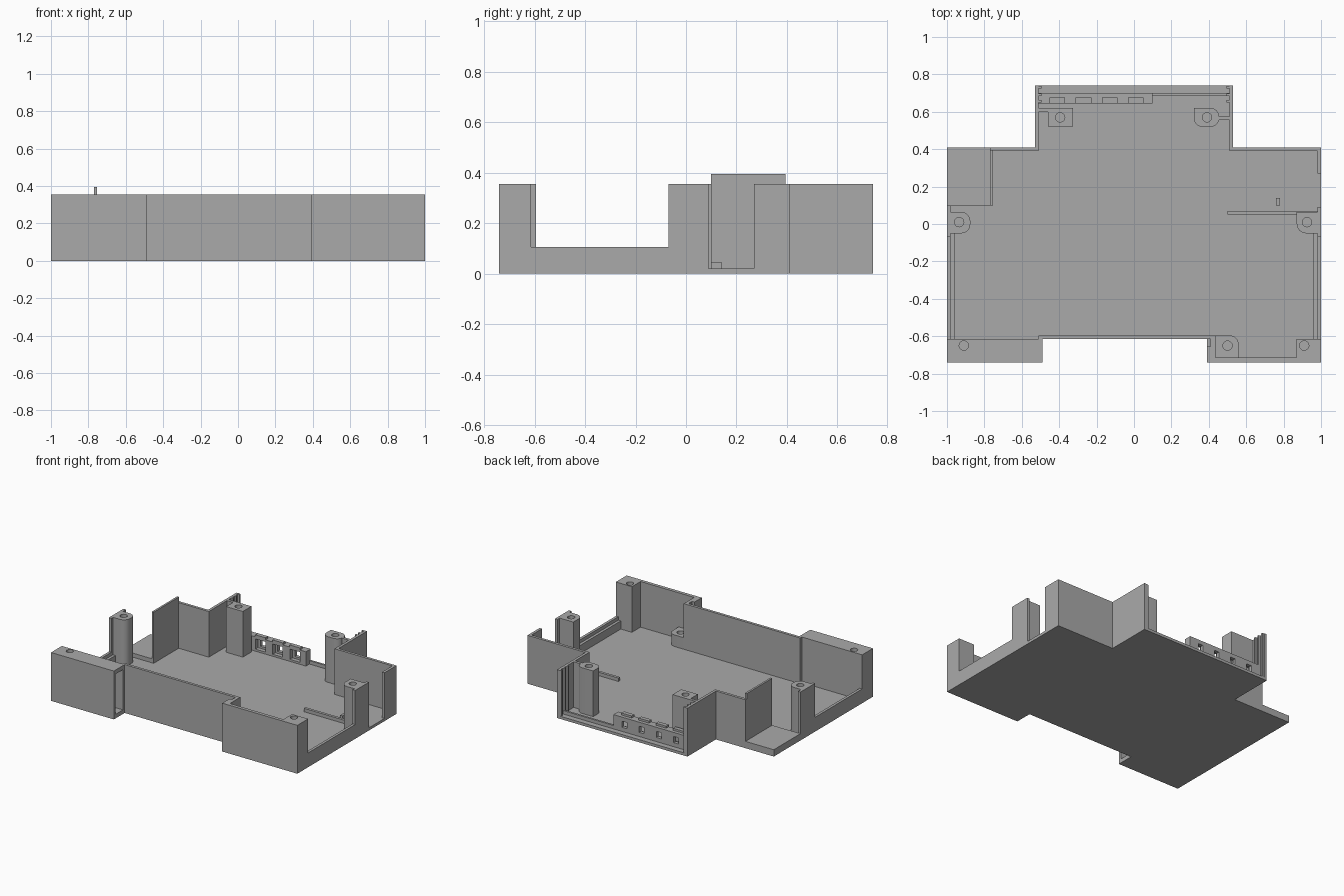
import bpy
import math

cube = bpy.data.objects.get("Cube")
if cube:
    bpy.data.objects.remove(cube, do_unlink=True)

# One grey plastic
plastic = bpy.data.materials.new("grey_plastic")
plastic.use_nodes = True
GREY = (0.4, 0.4, 0.4, 1)
plastic.diffuse_color = GREY
plastic.node_tree.nodes["Principled BSDF"].inputs["Base Color"].default_value = GREY

FLOOR, RIM, TOP = 0.02, 0.105, 0.355


def activate(obj):
    bpy.ops.object.select_all(action='DESELECT')
    obj.select_set(True)
    bpy.context.view_layer.objects.active = obj


def prism(name, outline, z0, z1):
    """Extrude a counter-clockwise outline from z0 to z1."""
    n = len(outline)
    verts = [(x, y, z) for z in (z0, z1) for x, y in outline]
    faces = [tuple(range(n))[::-1], tuple(range(n, 2 * n))]
    faces += [(i, (i + 1) % n, (i + 1) % n + n, i + n) for i in range(n)]
    mesh = bpy.data.meshes.new(name)
    mesh.from_pydata(verts, [], faces)
    mesh.materials.append(plastic)
    obj = bpy.data.objects.new(name, mesh)
    bpy.context.collection.objects.link(obj)
    return obj


def box(name, x0, x1, y0, y1, z0=0.0, z1=TOP):
    return prism(name, [(x0, y0), (x1, y0), (x1, y1), (x0, y1)], z0, z1)


def rounded(x0, x1, y0, y1, corners, r=0.05):
    """Rectangle outline; corners lists rounded ones, 0 to 3 from lower left."""
    points = []
    spots = [(x0, y0, 1, 1), (x1, y0, -1, 1), (x1, y1, -1, -1), (x0, y1, 1, -1)]
    for i, (x, y, sx, sy) in enumerate(spots):
        if i not in corners:
            points.append((x, y))
            continue
        for k in range(7):
            a = math.pi + (i + k / 6) * math.pi / 2
            points.append((x + sx * r + r * math.cos(a), y + sy * r + r * math.sin(a)))
    return points


def cut(obj, cutter):
    cutter.hide_render = True
    mod = obj.modifiers.new("cut", 'BOOLEAN')
    mod.operation = 'DIFFERENCE'
    mod.solver = 'EXACT'
    mod.object = cutter
    activate(obj)
    bpy.ops.object.modifier_apply(modifier=mod.name)
    bpy.data.objects.remove(cutter, do_unlink=True)


def screw_hole(obj, x, y, top=TOP, depth=0.2):
    ring = [(x + 0.025 * math.cos(i * math.tau / 20), y + 0.025 * math.sin(i * math.tau / 20))
            for i in range(20)]
    cut(obj, prism("hole_cutter", ring, max(top - depth, FLOOR), top + 0.02))
    activate(obj)
    bpy.ops.object.shade_smooth_by_angle(angle=math.radians(30))


# Floor plate with front recess and narrower rear bay
prism("floor", [(-1, -.74), (-.49, -.74), (-.49, -.615), (.39, -.615), (.39, -.74), (1, -.74),
                (1, .41), (.53, .41), (.53, .74), (-.53, .74), (-.53, .41), (-1, .41)], 0, FLOOR)

# Front left solid block with a slot in its inner end
block = box("front_right_block", -1, -.49, -.74, -.615)
cut(block, box("slot_cutter", -.57, -.47, -.72, -.635, .03, .325))
screw_hole(block, -.91, -.65)

# Front walls and hollow block
box("front_wall", -.51, .435, -.615, -.595)
box("front_left_wall", .39, .9, -.74, -.715)
prism("front_block_end", [(.39, -.74), (.435, -.74), (.435, -.6), (.41, -.6),
                          (.41, -.655), (.39, -.655)], 0, TOP)
corner = box("front_left_corner_post", .87, 1, -.74, -.615)
screw_hole(corner, .91, -.65)
low = prism("low_screw_post", rounded(.435, .56, -.715, -.595, [2]), 0, RIM)
screw_hole(low, .5, -.65, RIM, .07)

# Low stepped side rims
for side, word in ((-1, "right"), (1, "left")):
    for name, a, b, h in (("rim", .98, 1, RIM), ("rim_step", .96, .98, RIM - .025)):
        x0, x1 = sorted((side * a, side * b))
        box(f"{word}_{name}", x0, x1, -.615, -.05, 0, h)

# Side screw posts with their backing walls
box("right_post_wall", -1, -.98, -.07, .1)
box("left_post_wall", .98, 1, -.07, .09)
post = prism("right_screw_post", rounded(-.98, -.875, -.05, .065, [1, 2]), 0, TOP)
screw_hole(post, -.935, .01)
post = prism("left_screw_post", rounded(.87, .98, -.05, .065, [0]), 0, TOP)
screw_hole(post, .925, .01)

# Raised corner ledge and the tall divider beside it
box("corner_ledge", -1, -.755, .1, .41, 0, .05)
box("divider", -.77, -.755, .1, .395, 0, .395)

# Rear shoulder walls and bay side walls
box("rear_right_shoulder", -.77, -.51, .39, .41)
box("rear_left_shoulder", .51, 1, .39, .41)
box("left_rear_side_wall", .98, 1, .27, .41)
for side, word in ((-1, "right"), (1, "left")):
    x0, x1 = sorted((side * .51, side * .53))
    box(f"{word}_bay_wall", x0, x1, .39, .74)
    for i, y in enumerate((.65, .685, .725)):
        x0, x1 = sorted((side * .495, side * .51))
        box(f"{word}_guide_rib_{i}", x0, x1, y, y + .013)

# Rear screw posts, tied to the bay walls by ribs
post = box("rear_right_post", -.46, -.325, .52, .62)
screw_hole(post, -.395, .57)
box("rear_right_post_rib", -.51, -.46, .6, .62)
post = prism("rear_left_post", rounded(.32, .455, .52, .62, [0, 1, 2], .045), 0, TOP)
screw_hole(post, .39, .57)
box("rear_left_post_rib", .455, .51, .555, .575)

# Rear connector panel with four pockets, windows and top bumps
panel = box("connector_panel", -.51, .1, .645, .7, 0, .125)
for i in range(4):
    x = -.41 + i * .14
    cut(panel, box("pocket_cutter", x - .04, x + .04, .63, .675, .035, .11))
    cut(panel, box("window_cutter", x - .02, x + .02, .63, .72, .05, .095))
    box(f"panel_bump_{i}", x - .042, x + .042, .645, .675, .12, .14)
box("rear_ridge", .1, .51, .685, .7, 0, .045)

# Small floor features
box("floor_rib", .5, .98, .05, .07, 0, .045)
box("floor_peg", .76, .78, .1, .14, 0, .045)
